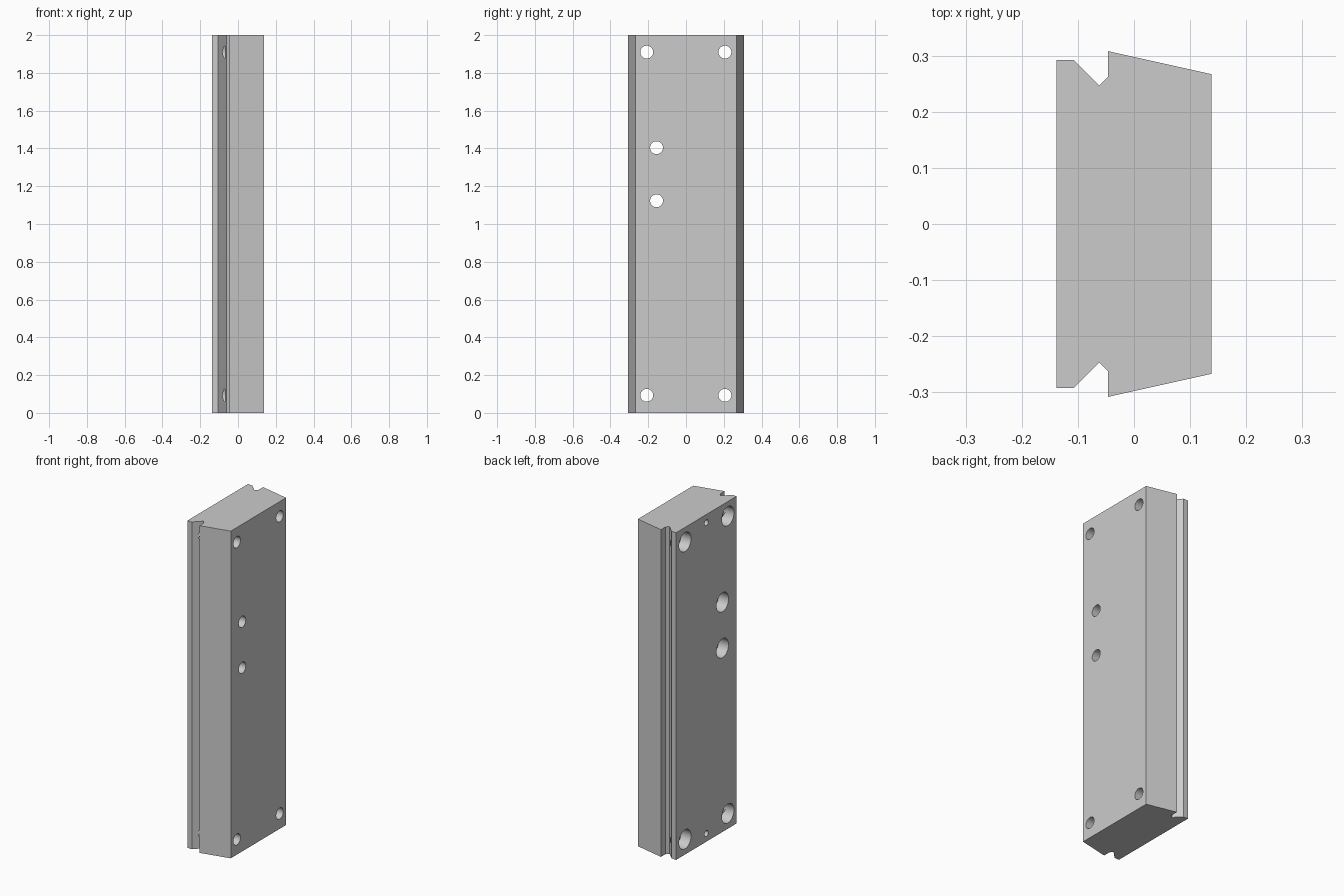
import bpy
import bmesh
from math import radians
from mathutils import Matrix, Vector

cube = bpy.data.objects.get("Cube")
if cube:
    bpy.data.objects.remove(cube, do_unlink=True)

HALF_W = 0.138
HEIGHT = 2.0

metal = bpy.data.materials.new("grey metal")
metal.use_nodes = True
grey = (0.6, 0.6, 0.6, 1.0)
metal.diffuse_color = grey
metal.node_tree.nodes["Principled BSDF"].inputs["Base Color"].default_value = grey


def add_object(name, bm):
    bmesh.ops.recalc_face_normals(bm, faces=bm.faces)
    mesh = bpy.data.meshes.new(name)
    bm.to_mesh(mesh)
    bm.free()
    mesh.materials.append(metal)
    obj = bpy.data.objects.new(name, mesh)
    bpy.context.collection.objects.link(obj)
    return obj


def drill(target, name, points, radius, x0, x1):
    """Cut round holes along x at each (y, z) point."""
    bm = bmesh.new()
    for y, z in points:
        place = Matrix.Translation(((x0 + x1) / 2, y, z)) @ Matrix.Rotation(radians(90), 4, "Y")
        bmesh.ops.create_cone(bm, cap_ends=True, segments=48, radius1=radius,
                              radius2=radius, depth=x1 - x0, matrix=place)
    cutter = add_object(name, bm)
    cutter.hide_render = True
    mod = target.modifiers.new(name, "BOOLEAN")
    mod.operation = "DIFFERENCE"
    mod.solver = "EXACT"
    mod.object = cutter
    bpy.context.view_layer.objects.active = target
    bpy.ops.object.modifier_apply(modifier=name)
    bpy.data.objects.remove(cutter, do_unlink=True)


# Block: grooved, tapered cross-section mirrored in y and pulled up
half = [(HALF_W, 0.267), (-0.046, 0.308), (-0.046, 0.263),
        (-0.062, 0.247), (-0.107, 0.292), (-HALF_W, 0.292)]
outline = half + [(x, -y) for x, y in reversed(half)]
bm = bmesh.new()
base = bm.faces.new([bm.verts.new((x, y, 0)) for x, y in outline])
grown = bmesh.ops.extrude_face_region(bm, geom=[base])
top = [v for v in grown["geom"] if isinstance(v, bmesh.types.BMVert)]
bmesh.ops.translate(bm, vec=Vector((0, 0, HEIGHT)), verts=top)
block = add_object("mounting_block", bm)

# Screw holes with wide recesses on one face
corners = [(y, z) for y in (-0.208, 0.206) for z in (0.093, 1.91)]
screws = corners + [(-0.156, 1.123), (-0.156, 1.404)]
drill(block, "through_holes", screws, 0.034, -0.2, 0.2)
drill(block, "screw_recesses", screws, 0.058, -0.2, -0.07)

# Small blind pin holes at both ends
drill(block, "pin_holes", [(0, 0.05), (0, 1.95)], 0.018, -0.2, -0.04)

# Smooth bores, sharp edges
bpy.ops.object.select_all(action="DESELECT")
block.select_set(True)
bpy.context.view_layer.objects.active = block
bpy.ops.object.shade_smooth_by_angle(angle=radians(30))
